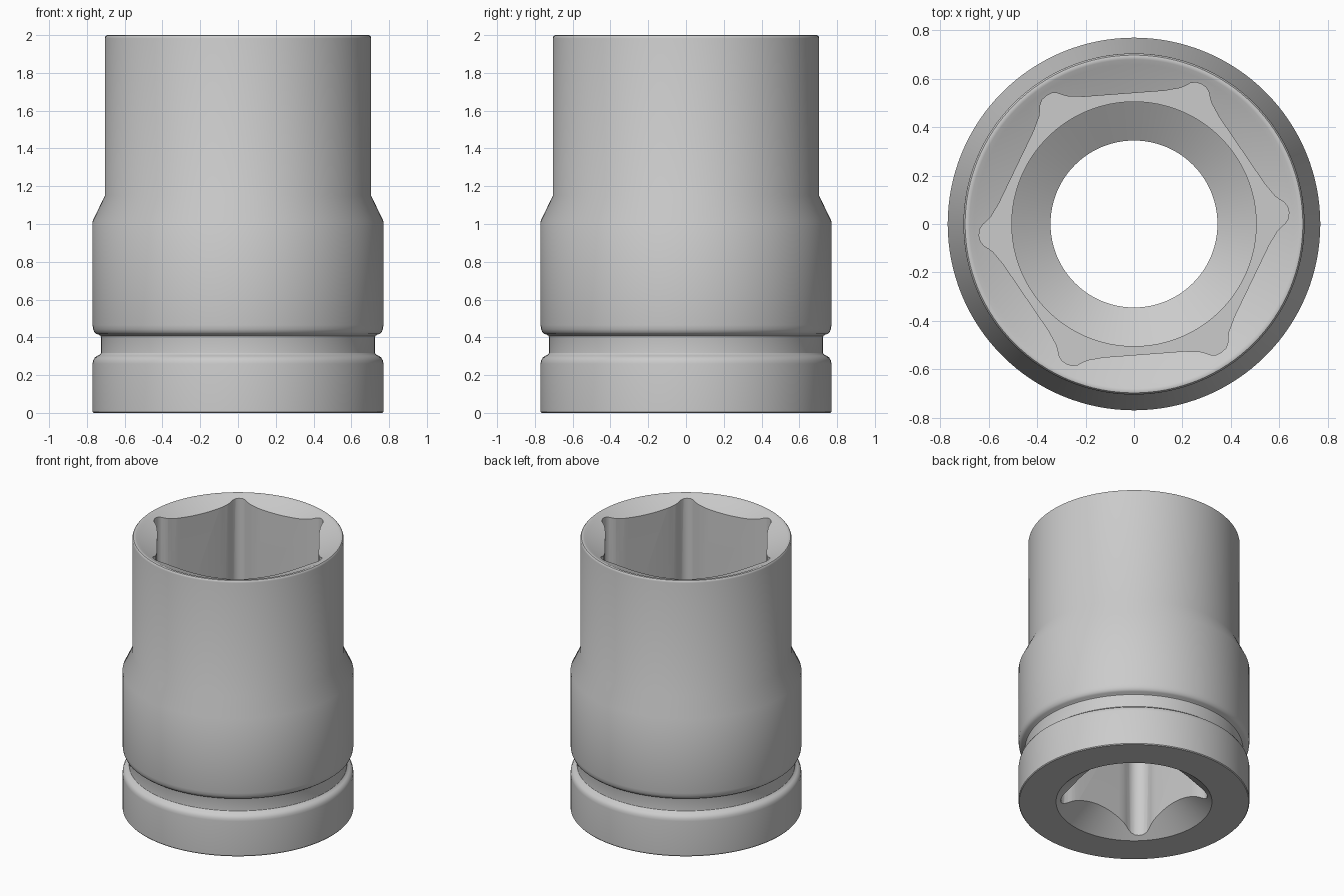
import bpy, bmesh
from math import sin, cos, pi, radians

if "Cube" in bpy.data.objects:
    bpy.data.objects.remove(bpy.data.objects["Cube"])

SEGMENTS = 128


def new_object(name, bm):
    bmesh.ops.recalc_face_normals(bm, faces=bm.faces)
    mesh = bpy.data.meshes.new(name)
    bm.to_mesh(mesh)
    bm.free()
    obj = bpy.data.objects.new(name, mesh)
    bpy.context.collection.objects.link(obj)
    return obj


def lathe(name, profile):
    """Revolve a closed (radius, z) profile around z."""
    bm = bmesh.new()
    rings = []
    for i in range(SEGMENTS):
        a = 2 * pi * i / SEGMENTS
        rings.append([bm.verts.new((r * cos(a), r * sin(a), z)) for r, z in profile])
    n = len(profile)
    for i in range(SEGMENTS):
        p, q = rings[i], rings[(i + 1) % SEGMENTS]
        for j in range(n):
            k = (j + 1) % n
            bm.faces.new((p[j], q[j], q[k], p[k]))
    return new_object(name, bm)


def lobed_prism(name, sides, corner, turn, z0, z1):
    """Prism whose corners follow half a lobe (radial, sideways), mirrored."""
    full = [(u, -v) for u, v in reversed(corner[1:])] + corner
    bm = bmesh.new()
    low = []
    for i in range(sides):
        a = radians(turn) + 2 * pi * i / sides
        for u, v in full:
            low.append(bm.verts.new((u * cos(a) - v * sin(a), u * sin(a) + v * cos(a), z0)))
    high = [bm.verts.new((v.co.x, v.co.y, z1)) for v in low]
    bm.faces.new(low)
    bm.faces.new(high)
    for i in range(len(low)):
        j = (i + 1) % len(low)
        bm.faces.new((low[i], low[j], high[j], high[i]))
    return new_object(name, bm)


# Body: outer wall, groove, shoulder, rim, stepped bore, drive-side chamfer
body = lathe("socket_body", [
    (0.52, 0), (0.765, 0), (0.77, 0.006),
    (0.77, 0.26), (0.767, 0.278), (0.758, 0.293), (0.745, 0.302), (0.733, 0.307),
    (0.726, 0.316), (0.725, 0.33), (0.725, 0.395), (0.727, 0.407), (0.735, 0.413),
    (0.75, 0.418), (0.76, 0.427), (0.767, 0.443), (0.77, 0.465),
    (0.77, 1.015), (0.705, 1.15),
    (0.705, 1.983), (0.703, 1.992), (0.698, 1.998), (0.69, 2.0),
    (0.68, 1.997), (0.66, 1.987), (0.505, 1.926),
    (0.505, 1.05), (0.345, 0.95), (0.345, 0.14)])

# Hexagonal nut recess and square drive recess
hex_corner = [(0.642, 0), (0.638, 0.024), (0.625, 0.043), (0.606, 0.057),
              (0.588, 0.073), (0.572, 0.096), (0.551, 0.125)]
square_corner = [(0.49, 0), (0.486, 0.028), (0.472, 0.053), (0.45, 0.07),
                 (0.425, 0.085), (0.405, 0.1), (0.38, 0.122)]
cutters = [lobed_prism("nut_recess_cutter", 6, hex_corner, 4.3, 1.1, 2.2),
           lobed_prism("drive_recess_cutter", 4, square_corner, 46, -0.2, 0.78)]

bpy.context.view_layer.objects.active = body
body.select_set(True)
for c in cutters:
    mod = body.modifiers.new(c.name, 'BOOLEAN')
    mod.operation = 'DIFFERENCE'
    mod.solver = 'EXACT'
    mod.object = c
    bpy.ops.object.modifier_apply(modifier=mod.name)
for c in cutters:
    bpy.data.objects.remove(c)

bpy.ops.object.shade_smooth_by_angle(angle=radians(32))
